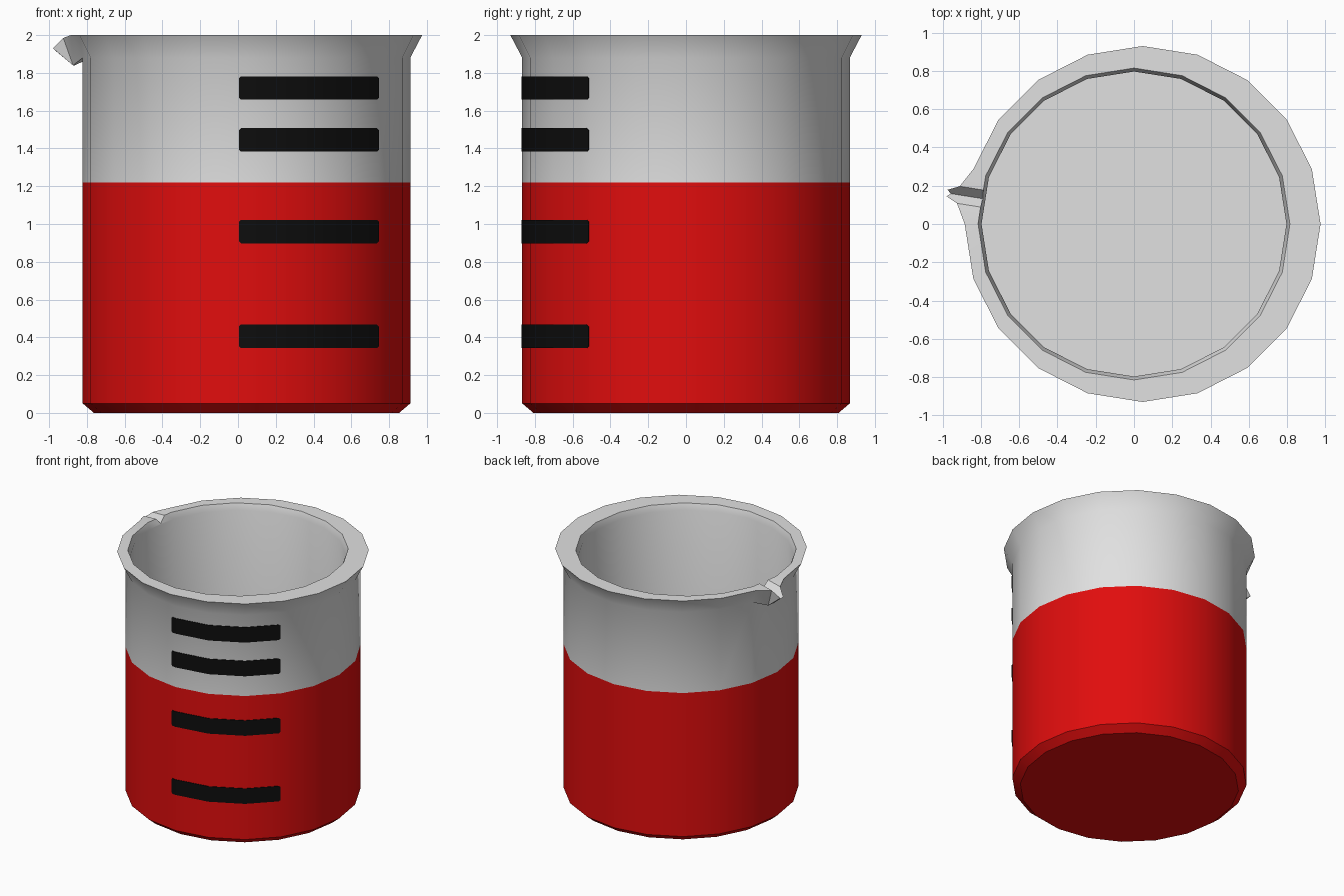
import bpy, bmesh, math

if "Cube" in bpy.data.objects:
    bpy.data.objects.remove(bpy.data.objects["Cube"])

N = 20             # sides of the beaker
CX = 0.045         # axis of the outer shell (the bore is centred on 0)
R = 0.867


def material(name, col):
    m = bpy.data.materials.new(name)
    m.diffuse_color = (*col, 1)
    m.use_nodes = True
    m.node_tree.nodes["Principled BSDF"].inputs["Base Color"].default_value = m.diffuse_color
    return m


grey = material("light_grey", (0.75, 0.75, 0.75))
red = material("red", (0.75, 0.004, 0.004))
black = material("black", (0.004, 0.004, 0.004))


def finish(bm, name, mats):
    bmesh.ops.recalc_face_normals(bm, faces=bm.faces)
    me = bpy.data.meshes.new(name)
    bm.to_mesh(me)
    bm.free()
    for m in mats:
        me.materials.append(m)
    ob = bpy.data.objects.new(name, me)
    bpy.context.collection.objects.link(ob)
    bpy.ops.object.select_all(action='DESELECT')
    bpy.context.view_layer.objects.active = ob
    ob.select_set(True)
    bpy.ops.object.shade_smooth_by_angle(angle=math.radians(30))
    return ob


# Beaker: outer profile up, over the rim, then down the bore (centre x, radius, z)
profile = [(CX, 0.808, 0), (CX, R, 0.05), (CX, R, 1.22), (CX, R, 1.88), (CX, 0.93, 2),
           (0, 0.815, 2), (0, 0.797, 1.95), (0, 0.797, 0.05)]
bm = bmesh.new()
rings = [[bm.verts.new((cx + r * math.cos(2 * math.pi * k / N),
                        r * math.sin(2 * math.pi * k / N), z)) for k in range(N)]
         for cx, r, z in profile]
SP = 9             # the sector that becomes the spout
base = [bm.faces.new(rings[0])]
for j in range(len(rings) - 1):
    for k in range(N):
        if k == SP and 3 <= j <= 5:
            continue
        n = (k + 1) % N
        f = bm.faces.new((rings[j][k], rings[j][n], rings[j + 1][n], rings[j + 1][k]))
        if j < 2:
            base.append(f)
bm.faces.new(rings[-1])

# Pouring spout: mirrored about the middle of its sector
ang = math.radians(171)


def sp(r, s, z):
    return bm.verts.new((CX + r * math.cos(ang) - s * math.sin(ang),
                         r * math.sin(ang) + s * math.cos(ang), z))


groove_mid = sp(0.845, 0, 1.95)
tip_mid = sp(1.015, 0, 1.91)
sides = []
for i, sg in ((SP, -1), (SP + 1, 1)):
    groove = sp(0.85, sg * 0.045, 2.0)
    shoulder = sp(0.975, sg * 0.045, 1.985)
    tip = sp(1.035, sg * 0.017, 1.93)
    low = sp(0.925, sg * 0.03, 1.84)
    bm.faces.new((rings[5][i], rings[4][i], shoulder, groove))
    bm.faces.new((groove, shoulder, tip, tip_mid, groove_mid))
    bm.faces.new((rings[4][i], rings[3][i], low, shoulder))
    bm.faces.new((shoulder, low, tip))
    sides.append((groove, tip, low))
(ga, ta, la), (gb, tb, lb) = sides
bm.faces.new((rings[3][SP], rings[3][SP + 1], lb, la))
bm.faces.new((la, lb, tb, tip_mid, ta))
bm.faces.new((rings[6][SP], rings[5][SP], ga, groove_mid, gb, rings[5][SP + 1], rings[6][SP + 1]))

# Lower outside is red
for f in base:
    f.material_index = 1
finish(bm, "beaker", [grey, red])


# Measuring marks: thin plates following the flat sides
def wall(x):
    """Distance of the faceted outer wall from the x axis, on the front."""
    a = math.atan2(-math.sqrt(R * R - (x - CX) ** 2), x - CX)
    step = 2 * math.pi / N
    a0 = math.floor(a / step + 1e-6) * step
    x0, y0 = R * math.cos(a0), R * math.sin(a0)
    x1, y1 = R * math.cos(a0 + step), R * math.sin(a0 + step)
    return y0 + (y1 - y0) * (x - CX - x0) / (x1 - x0)


corners = [CX + R * math.cos(math.radians(a)) for a in (270, 288, 306)]
columns = [(0.005, 0.01), (0.015, 0)] + [(x, 0) for x in corners] + [(0.732, 0), (0.742, 0.01)]
for idx, zc in enumerate((0.405, 0.96, 1.445, 1.72)):
    bm = bmesh.new()
    loops = []
    for x, inset in columns:
        y, h = wall(x), 0.062 - inset
        dx, dy = (x - CX) / R, y / R
        loops.append([bm.verts.new((x + dx * o, y + dy * o, zc + s * h))
                      for o, s in ((-0.002, -1), (0.005, -1), (0.005, 1), (-0.002, 1))])
    for a, b in zip(loops, loops[1:]):
        for q in range(4):
            w = (q + 1) % 4
            bm.faces.new((a[q], a[w], b[w], b[q]))
    bm.faces.new(loops[0])
    bm.faces.new(loops[-1])
    finish(bm, "measuring_mark_%d" % (idx + 1), [black])
